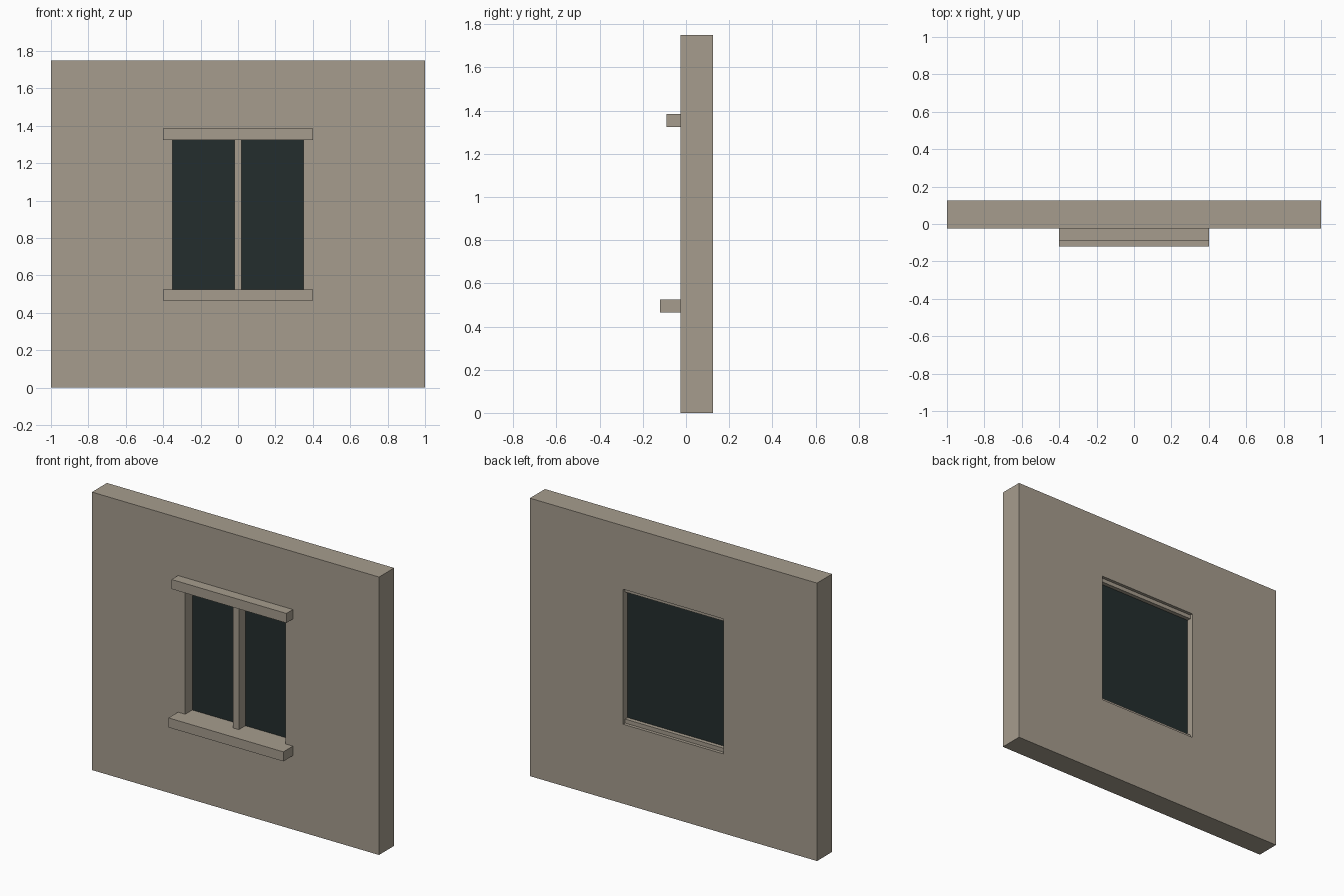
import bpy, bmesh

if "Cube" in bpy.data.objects:
    bpy.data.objects.remove(bpy.data.objects["Cube"])


def material(name, rgb):
    m = bpy.data.materials.new(name)
    m.diffuse_color = (*rgb, 1.0)
    m.use_nodes = True
    m.node_tree.nodes["Principled BSDF"].inputs["Base Color"].default_value = m.diffuse_color
    return m


stone = material("warm_stone", (0.38, 0.335, 0.27))
dark = material("dark_glass", (0.017, 0.027, 0.027))


def finish(name, bm, mat):
    bmesh.ops.recalc_face_normals(bm, faces=bm.faces)
    mesh = bpy.data.meshes.new(name)
    bm.to_mesh(mesh)
    bm.free()
    mesh.materials.append(mat)
    obj = bpy.data.objects.new(name, mesh)
    bpy.context.collection.objects.link(obj)
    return obj


def box(name, x, y, z, mat):
    """Box from (min, max) pairs on each axis."""
    bm = bmesh.new()
    bmesh.ops.create_cube(bm, size=1)
    for v in bm.verts:
        v.co = [r[0] if c < 0 else r[1] for c, r in zip(v.co, (x, y, z))]
    return finish(name, bm, mat)


def wall_with_opening(name, outer, inner, y, mat):
    """Rectangular ring (x0, x1, z0, z1) extruded between two y values."""
    bm = bmesh.new()

    def loop(r, depth):
        x0, x1, z0, z1 = r
        return [bm.verts.new((px, depth, pz))
                for px, pz in ((x0, z0), (x1, z0), (x1, z1), (x0, z1))]

    loops = [loop(outer, y[0]), loop(inner, y[0]),
             loop(inner, y[1]), loop(outer, y[1])]
    for k in range(4):
        a, b = loops[k], loops[(k + 1) % 4]
        for i in range(4):
            j = (i + 1) % 4
            bm.faces.new((a[i], a[j], b[j], b[i]))
    return finish(name, bm, mat)


# Wall with the window opening
wall_with_opening("wall", (-1, 1, 0, 1.75), (-0.35, 0.35, 0.5, 1.35),
                  (-0.025, 0.125), stone)

# Projecting sill and lintel, running back into the opening
box("sill", (-0.4, 0.4), (-0.12, 0.105), (0.465, 0.525), stone)
box("lintel", (-0.4, 0.4), (-0.09, 0.105), (1.325, 1.385), stone)

# Glass pane and the central upright in front of it
box("glass_pane", (-0.35, 0.35), (0.045, 0.08), (0.51, 1.34), dark)
box("mullion", (-0.02, 0.02), (-0.02, 0.06), (0.51, 1.34), stone)
